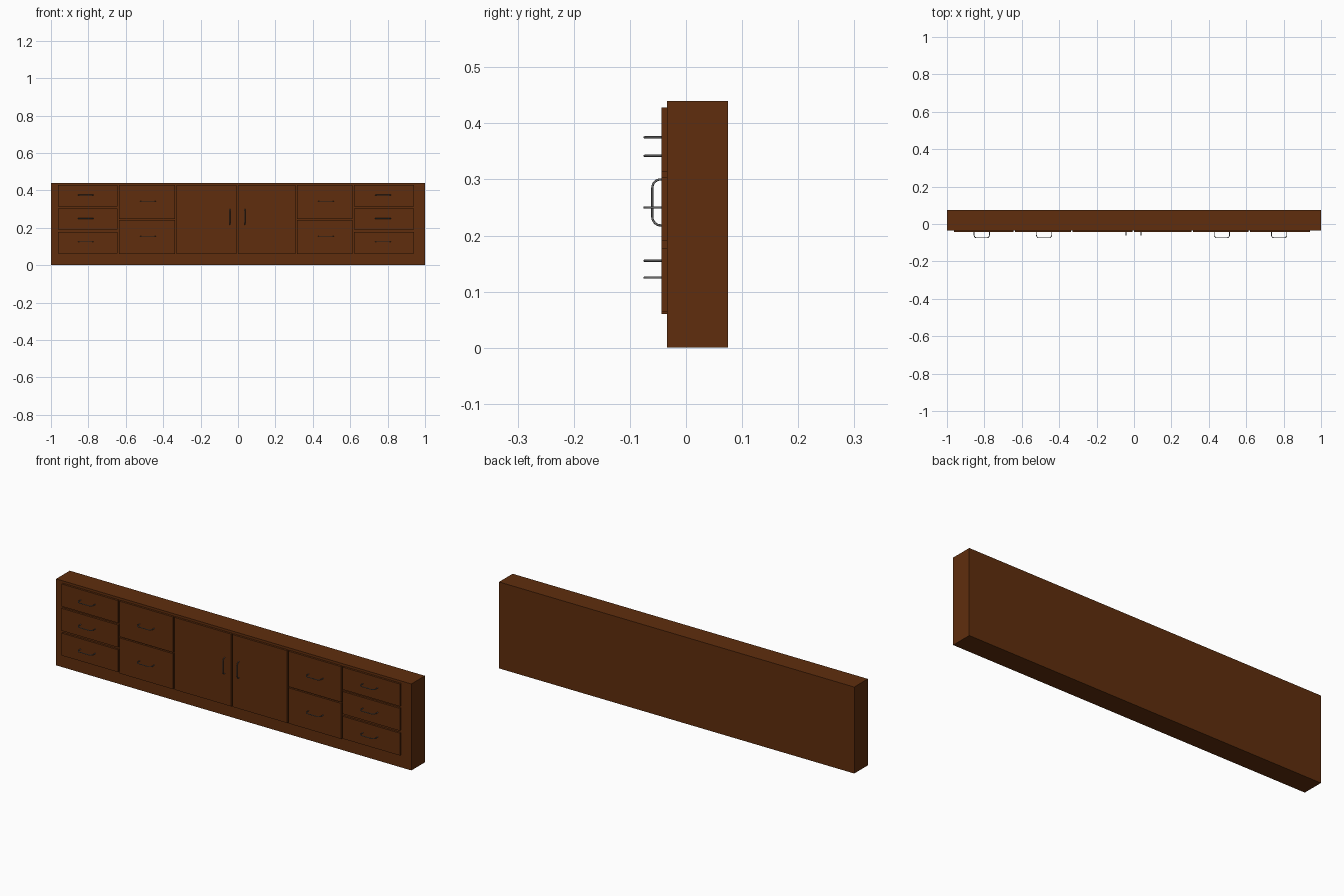
import bpy, bmesh, math
from mathutils import Vector

if "Cube" in bpy.data.objects:
    bpy.data.objects.remove(bpy.data.objects["Cube"])


def material(name, rgb):
    m = bpy.data.materials.new(name)
    m.diffuse_color = (*rgb, 1)
    m.use_nodes = True
    m.node_tree.nodes["Principled BSDF"].inputs["Base Color"].default_value = m.diffuse_color
    return m


WOOD = material("brown_wood", (0.115, 0.027, 0.004))
STEEL = material("grey_steel", (0.15, 0.15, 0.15))
FRONT, FACE = -0.034, -0.044  # carcass front, panel front


def box(name, x0, x1, y0, y1, z0, z1):
    bm = bmesh.new()
    bmesh.ops.create_cube(bm, size=1)
    for v in bm.verts:
        v.co = Vector((x0 if v.co.x < 0 else x1,
                       y0 if v.co.y < 0 else y1,
                       z0 if v.co.z < 0 else z1))
    me = bpy.data.meshes.new(name)
    bm.to_mesh(me)
    bm.free()
    me.materials.append(WOOD)
    ob = bpy.data.objects.new(name, me)
    bpy.context.collection.objects.link(ob)
    return ob


def handle(name, x, z, length, depth, vertical=False):
    """U-shaped bar with rounded corners, swept as a round tube."""
    t, r = 0.002, 0.015
    h, out = length / 2 - t, depth - t
    right = [(h, -0.003)]
    right += [(h - r + r * math.cos(a), out - r + r * math.sin(a))
              for a in (math.pi / 2 * i / 6 for i in range(7))]
    path = [(-u, d) for u, d in right] + right[::-1]
    cu = bpy.data.curves.new(name, 'CURVE')
    cu.dimensions = '3D'
    cu.bevel_depth = t
    cu.bevel_resolution = 2
    cu.use_fill_caps = True
    sp = cu.splines.new('POLY')
    sp.points.add(len(path) - 1)
    for p, (u, d) in zip(sp.points, path):
        p.co = (x, FACE - d, z + u, 1) if vertical else (x + u, FACE - d, z, 1)
    cu.materials.append(STEEL)
    ob = bpy.data.objects.new(name, cu)
    bpy.context.collection.objects.link(ob)


# Carcass
box("cabinet_body", -1, 1, FRONT, 0.075, 0, 0.44)

# Outer columns of three drawers
for side, x0, x1 in (("left", -0.963, -0.645), ("right", 0.62, 0.942)):
    for i, (z0, z1, hz) in enumerate(((0.064, 0.178, 0.125), (0.19, 0.304, 0.25),
                                      (0.314, 0.428, 0.375))):
        box(f"{side}_small_drawer_{i}", x0, x1, FACE, FRONT + 0.002, z0, z1)
        cx = -0.814 if side == "left" else 0.776
        handle(f"{side}_small_drawer_handle_{i}", cx, hz, 0.086, 0.032)

# Inner columns of two drawers
for side, x0, x1 in (("left", -0.637, -0.336), ("right", 0.315, 0.612)):
    for i, (z0, z1, hz) in enumerate(((0.06, 0.241, 0.155), (0.247, 0.428, 0.342))):
        box(f"{side}_large_drawer_{i}", x0, x1, FACE, FRONT + 0.002, z0, z1)
        cx = -0.481 if side == "left" else 0.47
        handle(f"{side}_large_drawer_handle_{i}", cx, hz, 0.086, 0.032)

# Pair of centre doors
for side, x0, x1, hx in (("left", -0.328, -0.008, -0.043), ("right", -0.001, 0.308, 0.037)):
    box(f"{side}_door", x0, x1, FACE, FRONT + 0.002, 0.06, 0.428)
    handle(f"{side}_door_handle", hx, 0.259, 0.086, 0.018, vertical=True)
